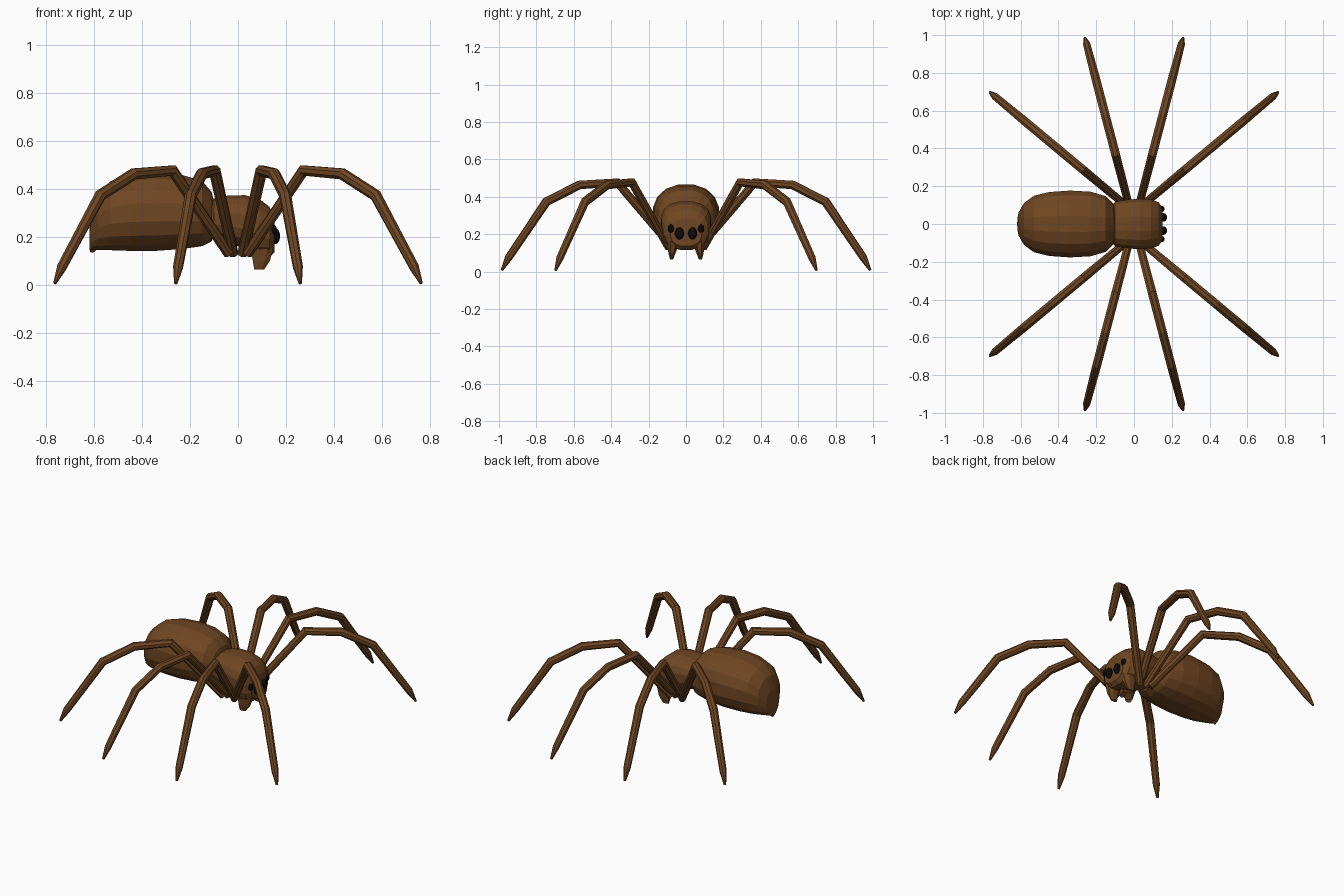
import bpy, bmesh, math
from mathutils import Vector

if "Cube" in bpy.data.objects:
    bpy.data.objects.remove(bpy.data.objects["Cube"])


def material(name, rgb):
    m = bpy.data.materials.new(name)
    m.diffuse_color = (*rgb, 1)
    m.use_nodes = True
    m.node_tree.nodes["Principled BSDF"].inputs["Base Color"].default_value = m.diffuse_color
    return m


brown = material("brown", (0.16, 0.062, 0.016))
black = material("black", (0.004, 0.004, 0.004))


def finish(name, bm, mat):
    bmesh.ops.recalc_face_normals(bm, faces=bm.faces)
    me = bpy.data.meshes.new(name)
    bm.to_mesh(me)
    bm.free()
    me.materials.append(mat)
    ob = bpy.data.objects.new(name, me)
    bpy.context.collection.objects.link(ob)
    return ob


def ring(centre, u, v, sides, power=2.0):
    """Superellipse ring spanned by the half-axis vectors u and v."""
    pts = []
    for i in range(sides):
        a = 2 * math.pi * (i + 0.5) / sides
        c, s = math.cos(a), math.sin(a)
        pts.append(Vector(centre)
                   + u * math.copysign(abs(c) ** (2 / power), c)
                   + v * math.copysign(abs(s) ** (2 / power), s))
    return pts


def loft(name, rings, mat):
    """Skin a list of rings and cap both ends."""
    bm = bmesh.new()
    loops = [[bm.verts.new(p) for p in r] for r in rings]
    n = len(loops[0])
    for a, b in zip(loops, loops[1:]):
        for i in range(n):
            j = (i + 1) % n
            bm.faces.new((a[i], a[j], b[j], b[i]))
    bm.faces.new(loops[0])
    bm.faces.new(loops[-1])
    return finish(name, bm, mat)


def body(name, sections, sides, power):
    """Sections along x: (x, half width, bottom z, top z)."""
    loft(name, [ring((x, 0, (lo + hi) / 2), Vector((0, w, 0)),
                     Vector((0, 0, (hi - lo) / 2)), sides, power)
                for x, w, lo, hi in sections], brown)


# Abdomen
body("abdomen", [
    (-0.095, 0.05, 0.22, 0.33), (-0.11, 0.11, 0.18, 0.39),
    (-0.15, 0.15, 0.16, 0.437), (-0.23, 0.174, 0.148, 0.46),
    (-0.34, 0.18, 0.14, 0.468), (-0.45, 0.172, 0.14, 0.46),
    (-0.53, 0.152, 0.143, 0.435), (-0.583, 0.112, 0.145, 0.385),
    (-0.61, 0.065, 0.143, 0.31), (-0.618, 0.03, 0.145, 0.23)], 16, 2.25)

# Small spinneret under the rear end
loft("spinneret", [ring((x, 0, z), Vector((r, 0, 0)), Vector((0, r, 0)), 8)
                   for x, z, r in ((-0.585, 0.19, 0.035), (-0.602, 0.15, 0.018),
                                   (-0.608, 0.135, 0.006))], brown)

# Head and thorax
body("head_thorax", [
    (-0.115, 0.10, 0.21, 0.345), (-0.10, 0.12, 0.19, 0.362),
    (-0.04, 0.13, 0.172, 0.375), (0.03, 0.136, 0.15, 0.376),
    (0.09, 0.132, 0.115, 0.36), (0.13, 0.117, 0.115, 0.328),
    (0.152, 0.085, 0.135, 0.285)], 16, 2.5)

for sy, side in ((1, "left"), (-1, "right")):
    # Jaws
    loft(side + "_jaw", [ring((x, sy * y, z), Vector((rx, 0, 0)), Vector((0, ry, 0)), 8)
                         for x, y, z, rx, ry in (
                             (0.095, 0.062, 0.22, 0.056, 0.05),
                             (0.1, 0.068, 0.15, 0.05, 0.036),
                             (0.097, 0.075, 0.10, 0.038, 0.021),
                             (0.088, 0.077, 0.065, 0.022, 0.009))], brown)
    # Eyes: a large inner pair and a small outer pair
    for label, pos, size in (("inner_eye", (0.156, 0.035, 0.204), (0.02, 0.024, 0.033)),
                             ("outer_eye", (0.143, 0.08, 0.23), (0.02, 0.018, 0.025))):
        bm = bmesh.new()
        bmesh.ops.create_uvsphere(bm, u_segments=10, v_segments=7, radius=1)
        bmesh.ops.scale(bm, vec=size, verts=bm.verts)
        bmesh.ops.translate(bm, vec=(pos[0], sy * pos[1], pos[2]), verts=bm.verts)
        finish(f"{side}_{label}", bm, black)

# Legs: one shared profile (distance out, height, radius), placed eight times
profile = [(0.07, 0.13, 0.022), (0.375, 0.477, 0.025), (0.585, 0.463, 0.025),
           (0.767, 0.373, 0.025), (0.975, 0.075, 0.021), (1.013, 0.007, 0.007)]


def leg(name, base, angle):
    out = Vector((math.cos(angle), math.sin(angle), 0))
    side = Vector((-out.y, out.x, 0))
    pts = [Vector((*base, 0)) + out * s + Vector((0, 0, z)) for s, z, _ in profile]
    rings = []
    for i, p in enumerate(pts):
        before = (p - pts[max(i - 1, 0)]).normalized()
        after = (pts[min(i + 1, len(pts) - 1)] - p).normalized()
        normal = side.cross((before + after).normalized())
        r = profile[i][2]
        rings.append(ring(p, side * r, normal * r, 8))
    loft(name, rings, brown)


for sx, end in ((1, "front"), (-1, "rear")):
    for sy, side in ((1, "left"), (-1, "right")):
        for label, x, y, deg in (("outer", -0.016, 0.049, 39.8), ("middle", 0.002, 0.005, 75.3)):
            a = math.radians(deg)
            leg(f"{end}_{side}_{label}_leg", (sx * x, sy * y),
                math.atan2(sy * math.sin(a), sx * math.cos(a)))
